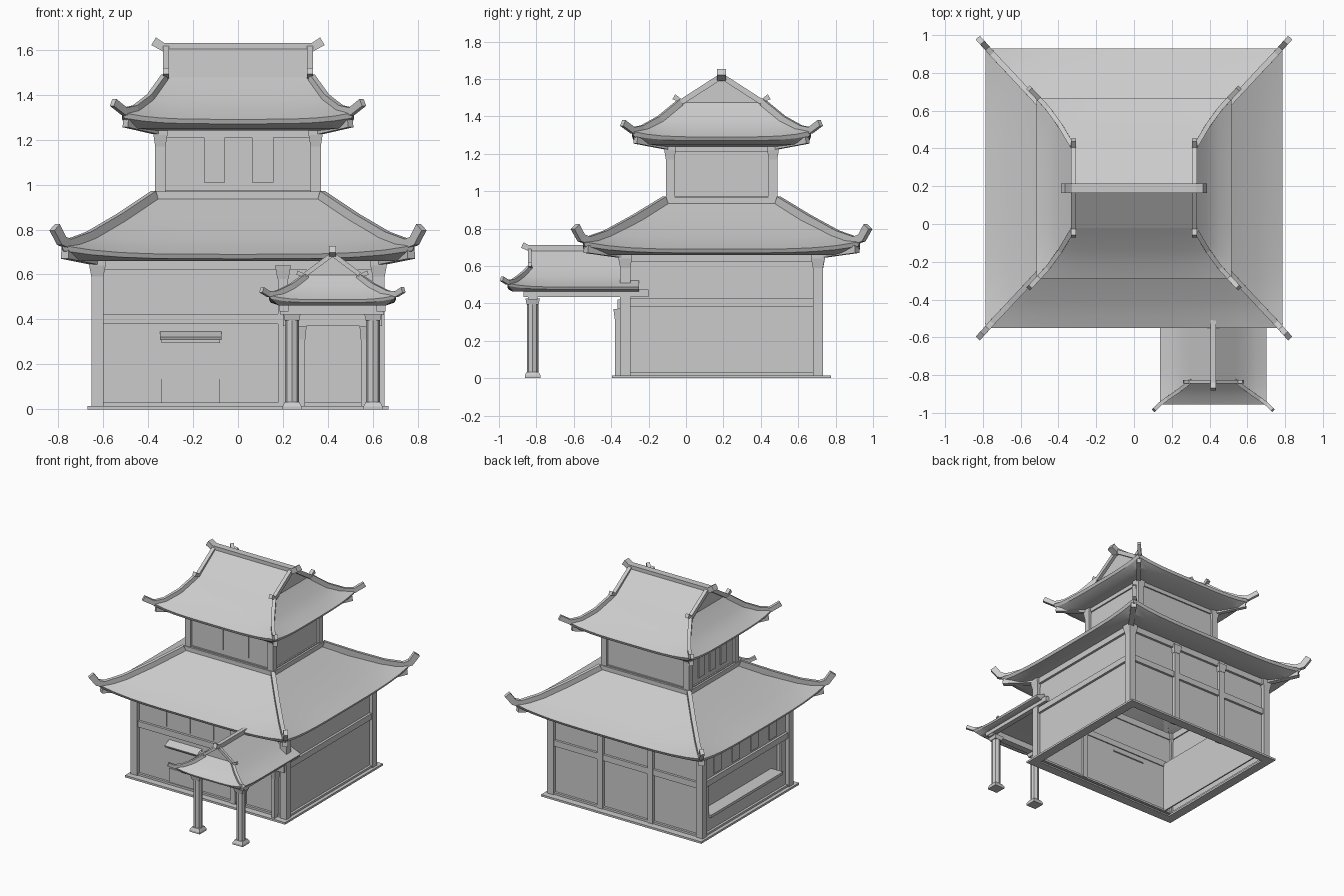
import bpy, bmesh, math
from mathutils import Vector, Matrix

cube = bpy.data.objects.get("Cube")
if cube:
    bpy.data.objects.remove(cube)

GREY = (0.6, 0.6, 0.6, 1)
grey = bpy.data.materials.new("plain_grey")
grey.use_nodes = True
grey.diffuse_color = GREY
grey.node_tree.nodes["Principled BSDF"].inputs["Base Color"].default_value = GREY

CY = 0.19                                      # centre line of the main building
HALL = Matrix.Translation((0, CY, 0))
PORCH = Matrix.Translation((0.42, 0, 0)) @ Matrix.Rotation(-math.pi / 2, 4, "Z")


def finish(name, bm, matrix=HALL, smooth=False):
    bmesh.ops.recalc_face_normals(bm, faces=bm.faces)
    bm.transform(matrix)
    mesh = bpy.data.meshes.new(name)
    bm.to_mesh(mesh)
    bm.free()
    mesh.materials.append(grey)
    obj = bpy.data.objects.new(name, mesh)
    bpy.context.collection.objects.link(obj)
    if smooth:
        bpy.ops.object.select_all(action="DESELECT")
        obj.select_set(True)
        bpy.context.view_layer.objects.active = obj
        bpy.ops.object.shade_smooth_by_angle(angle=math.radians(25))
    return obj


def box(name, x, y, z, matrix=HALL, flare=1.0):
    """Box between (low, high) pairs; flare scales the top outwards."""
    bm = bmesh.new()
    bmesh.ops.create_cube(bm, size=1)
    for v in bm.verts:
        k = flare if v.co.z > 0 else 1
        v.co = [(a + b) / 2 + c * (b - a) * s
                for (a, b), c, s in zip((x, y, z), v.co, (k, k, 1))]
    return finish(name, bm, matrix)


def around(c, half):
    return (c - half, c + half)


def sweep(name, points, w, h, matrix=HALL):
    """Rectangular bar following a path."""
    pts = [Vector(p) for p in points]
    bm = bmesh.new()
    rings = []
    for i, p in enumerate(pts):
        t = (pts[min(i + 1, len(pts) - 1)] - pts[max(i - 1, 0)]).normalized()
        side = t.cross(Vector((0, 0, 1))).normalized()
        up = side.cross(t)
        rings.append([bm.verts.new(p + side * w / 2 * a + up * h / 2 * b)
                      for a, b in ((-1, -1), (1, -1), (1, 1), (-1, 1))])
    for a, b in zip(rings, rings[1:]):
        for k in range(4):
            bm.faces.new((a[k], a[(k + 1) % 4], b[(k + 1) % 4], b[k]))
    bm.faces.new(rings[0])
    bm.faces.new(rings[-1])
    return finish(name, bm, matrix)


def skirt(name, rings, matrix=HALL, back=None, closed=False, n=12):
    """Curved hipped roof from rings of (half x, half y, z, corner lift)."""
    bm = bmesh.new()
    loops = []
    for hx, hy, z, lift in rings:
        x0 = -hx if back is None else back
        corners = [(x0, -hy), (hx, -hy), (hx, hy), (x0, hy)]
        loop = []
        for k in range(4):
            (ax, ay), (bx, by) = corners[k], corners[(k + 1) % 4]
            for i in range(n):
                s = i / n
                x, y = ax + (bx - ax) * s, ay + (by - ay) * s
                keep = back is None or x > (x0 + hx) / 2
                loop.append(bm.verts.new((x, y, z + lift * abs(2 * s - 1) ** 4 * keep)))
        loops.append(loop)
    m = 4 * n
    for a, b in zip(loops, loops[1:]):
        for k in range(m):
            bm.faces.new((a[k], a[(k + 1) % m], b[(k + 1) % m], b[k]))
    if closed:
        bm.faces.new(loops[-1])
    return finish(name, bm, matrix, True)


def gable(name, x0, x1, hy, z, apex, matrix):
    bm = bmesh.new()
    ends = [[bm.verts.new(p) for p in ((x, -hy, z), (x, hy, z), (x, 0, apex))] for x in (x0, x1)]
    for k in range(3):
        j = (k + 1) % 3
        bm.faces.new((ends[0][k], ends[0][j], ends[1][j], ends[1][k]))
    for e in ends:
        bm.faces.new(e)
    return finish(name, bm, matrix)


def mirrored(points, sx, sy):
    return [(x * sx, y * sy, z) for x, y, z in points]


SIGNS = [(sx, sy) for sx in (-1, 1) for sy in (-1, 1)]

# Base frame, open in the middle
for s in (-1, 1):
    box("base_sill_long", (-0.67, 0.67), around(s * 0.55, 0.035), (0, 0.015))
    box("base_sill_short", around(s * 0.635, 0.035), (-0.515, 0.515), (0, 0.015))


# Wooden frame of a storey: corner posts, flared capitals and beams
def storey(name, hx, hy, z0, z1, r, beams):
    for sx, sy in SIGNS:
        x, y = sx * hx, sy * hy
        box(name + "_post", around(x, r), around(y, r), (z0, z1))
        box(name + "_capital", around(x, r), around(y, r), (z1 - 0.08, z1 - 0.03), flare=1.35)
        box(name + "_capital_block", around(x, r * 1.35), around(y, r * 1.35), (z1 - 0.03, z1))
    for z in beams:
        for s in (-1, 1):
            box(name + "_beam", (-hx, hx), around(s * hy, r * 0.7), z)
            box(name + "_beam", around(s * hx, r * 0.7), (-hy, hy), z)


storey("hall", 0.625, 0.515, 0.015, 0.67, 0.027, [(0.015, 0.03), (0.38, 0.425), (0.62, 0.67)])
storey("tower", 0.345, 0.275, 0.95, 1.25, 0.023, [(0.95, 0.975), (1.21, 1.25)])

# Walls
for s in (-1, 1):
    box("hall_wall", (-0.62, 0.62), around(s * 0.51, 0.006), (0.01, 0.67))
    box("tower_wall_long", (-0.34, 0.34), around(s * 0.275, 0.006), (0.94, 1.25))
    box("tower_wall_short", around(s * 0.345, 0.006), (-0.27, 0.27), (0.94, 1.25))
box("left_wall", around(0.62, 0.006), (-0.51, 0.51), (0.01, 0.67))
box("right_wall_upper", around(-0.62, 0.006), (-0.51, 0.51), (0.38, 0.67))
box("right_wall_lower", around(-0.62, 0.006), (-0.51, 0.51), (0.01, 0.13))
for s in (-1, 1):
    box("right_wall_jamb", around(-0.62, 0.006), around(s * 0.47, 0.04), (0.13, 0.38))
box("counter_back", around(-0.54, 0.005), (-0.5, 0.5), (0.01, 0.4))
box("counter_shelf", (-0.645, -0.54), (-0.43, 0.43), (0.13, 0.15))

# Intermediate posts on the back and front
for x, y in ((-0.21, 0.515), (0.21, 0.515), (0.2, -0.515)):
    box("wall_post", around(x, 0.022), around(y, 0.025), (0.015, 0.67))
    box("wall_capital", around(x, 0.025), around(y, 0.027), (0.58, 0.64), flare=1.4)

# Window plates
for x in (-0.41, -0.21, -0.015):
    box("front_window", around(x, 0.042), (-0.522, -0.514), (0.44, 0.62))
for y in (-0.33, -0.11, 0.11, 0.33):
    box("side_window", (-0.632, -0.624), around(y, 0.045), (0.44, 0.62))
for x in (-0.105, 0.11):
    box("tower_window", around(x, 0.047), (-0.288, -0.28), (1.01, 1.21))
for y in (-0.13, 0, 0.13):
    box("tower_side_window", (-0.358, -0.35), around(y, 0.035), (1.01, 1.21))

# Front entrance with a small hood
box("entrance_lower_panel", (-0.34, -0.08), (-0.527, -0.514), (0.015, 0.135))
box("entrance_upper_panel", (-0.34, -0.08), (-0.522, -0.514), (0.135, 0.3))
sweep("entrance_hood", [(-0.21, -0.5, 0.345), (-0.21, -0.57, 0.315)], 0.275, 0.015)
box("entrance_lintel", (-0.34, -0.08), (-0.55, -0.51), (0.295, 0.315))

# Porch doorway on the wall
for x in (0.285, 0.56):
    box("door_post", around(x, 0.013), (-0.57, -0.515), (0.015, 0.37))
    box("door_capital", around(x, 0.015), (-0.57, -0.515), (0.31, 0.37), flare=1.3)
box("door_lintel", (0.2, 0.64), (-0.555, -0.515), (0.37, 0.42))

# Lower roof
skirt("lower_roof", [(0.36, 0.29, 0.945, 0), (0.5, 0.45, 0.847, 0), (0.65, 0.6, 0.755, 0.01),
                     (0.72, 0.675, 0.718, 0.02), (0.785, 0.74, 0.69, 0.04),
                     (0.775, 0.73, 0.67, 0.035), (0.71, 0.665, 0.66, 0),
                     (0.68, 0.57, 0.66, 0), (0.61, 0.5, 0.67, 0)])
for s in (-1, 1):
    box("roof_collar", (-0.375, 0.375), around(s * 0.29, 0.015), (0.93, 0.968))
    box("roof_collar", around(s * 0.36, 0.015), (-0.3, 0.3), (0.93, 0.968))

# Upper roof with gables
skirt("upper_roof", [(0.31, 0.21, 1.475, 0), (0.385, 0.325, 1.38, 0), (0.45, 0.41, 1.325, 0.01),
                     (0.515, 0.478, 1.29, 0.03), (0.505, 0.47, 1.27, 0.025),
                     (0.46, 0.42, 1.25, 0), (0.39, 0.31, 1.24, 0)], closed=True)
gable("upper_gable", -0.31, 0.31, 0.21, 1.475, 1.62, HALL)
sweep("main_ridge", [(-0.375, 0, 1.637), (-0.33, 0, 1.61), (0.33, 0, 1.61), (0.375, 0, 1.637)], 0.05, 0.04)

# Hip ridges, corner rafters and gable edges
lower_hip = [(0.37, 0.3, 0.95), (0.52, 0.465, 0.85), (0.66, 0.615, 0.768),
             (0.75, 0.71, 0.735), (0.785, 0.75, 0.75), (0.815, 0.783, 0.81)]
upper_hip = [(0.325, 0.22, 1.475), (0.39, 0.33, 1.385), (0.455, 0.42, 1.335),
             (0.505, 0.475, 1.325), (0.555, 0.528, 1.365)]
for sx, sy in SIGNS:
    sweep("lower_hip_ridge", mirrored(lower_hip, sx, sy), 0.03, 0.045)
    sweep("upper_hip_ridge", mirrored(upper_hip, sx, sy), 0.025, 0.035)
    sweep("lower_corner_rafter", mirrored([(0.62, 0.51, 0.66), (0.77, 0.725, 0.69)], sx, sy), 0.04, 0.04)
    sweep("upper_corner_rafter", mirrored([(0.36, 0.29, 1.24), (0.5, 0.46, 1.272)], sx, sy), 0.03, 0.035)
    sweep("gable_edge", mirrored([(0.32, 0, 1.615), (0.32, 0.21, 1.48), (0.32, 0.255, 1.505)], sx, sy),
          0.027, 0.03)

# Porch roof, with its ridge running forwards
skirt("porch_roof", [(0.825, 0.11, 0.597, 0), (0.875, 0.17, 0.545, 0), (0.915, 0.225, 0.512, 0.005),
                     (0.955, 0.282, 0.488, 0.02), (0.95, 0.275, 0.475, 0.018),
                     (0.925, 0.24, 0.463, 0), (0.86, 0.2, 0.465, 0)],
      PORCH, back=0.25, closed=True)
gable("porch_gable", 0.25, 0.825, 0.11, 0.597, 0.69, PORCH)
sweep("porch_ridge", [(0.34, 0, 0.695), (0.84, 0, 0.695), (0.875, 0, 0.712)], 0.03, 0.032, PORCH)
for s in (-1, 1):
    sweep("porch_gable_edge", mirrored([(0.835, 0, 0.69), (0.835, 0.125, 0.597), (0.835, 0.158, 0.608)], 1, s),
          0.02, 0.02, PORCH)
    sweep("porch_hip_ridge", mirrored([(0.83, 0.115, 0.595), (0.88, 0.18, 0.548), (0.925, 0.245, 0.516),
                                       (0.955, 0.285, 0.513), (0.985, 0.315, 0.532)], 1, s),
          0.02, 0.025, PORCH)
    box("porch_side_beam", (0.2, 0.87), around(s * 0.215, 0.02), (0.435, 0.475), PORCH)

# Porch posts on stepped feet
box("porch_front_beam", (0.795, 0.845), (-0.23, 0.23), (0.42, 0.465), PORCH)
for s in (-1, 1):
    bm = bmesh.new()
    bmesh.ops.create_cone(bm, cap_ends=True, segments=8, radius1=0.031, radius2=0.031, depth=0.41)
    bmesh.ops.translate(bm, vec=(0.82, s * 0.18, 0.215), verts=bm.verts)
    finish("porch_post", bm, PORCH)
    box("porch_post_cap", around(0.82, 0.032), around(s * 0.18, 0.032), (0.395, 0.425), PORCH, 1.2)
    box("porch_foot", around(0.82, 0.042), around(s * 0.18, 0.042), (0, 0.014), PORCH)
    box("porch_foot_top", around(0.82, 0.042), around(s * 0.18, 0.042), (0.014, 0.034), PORCH, 0.75)
